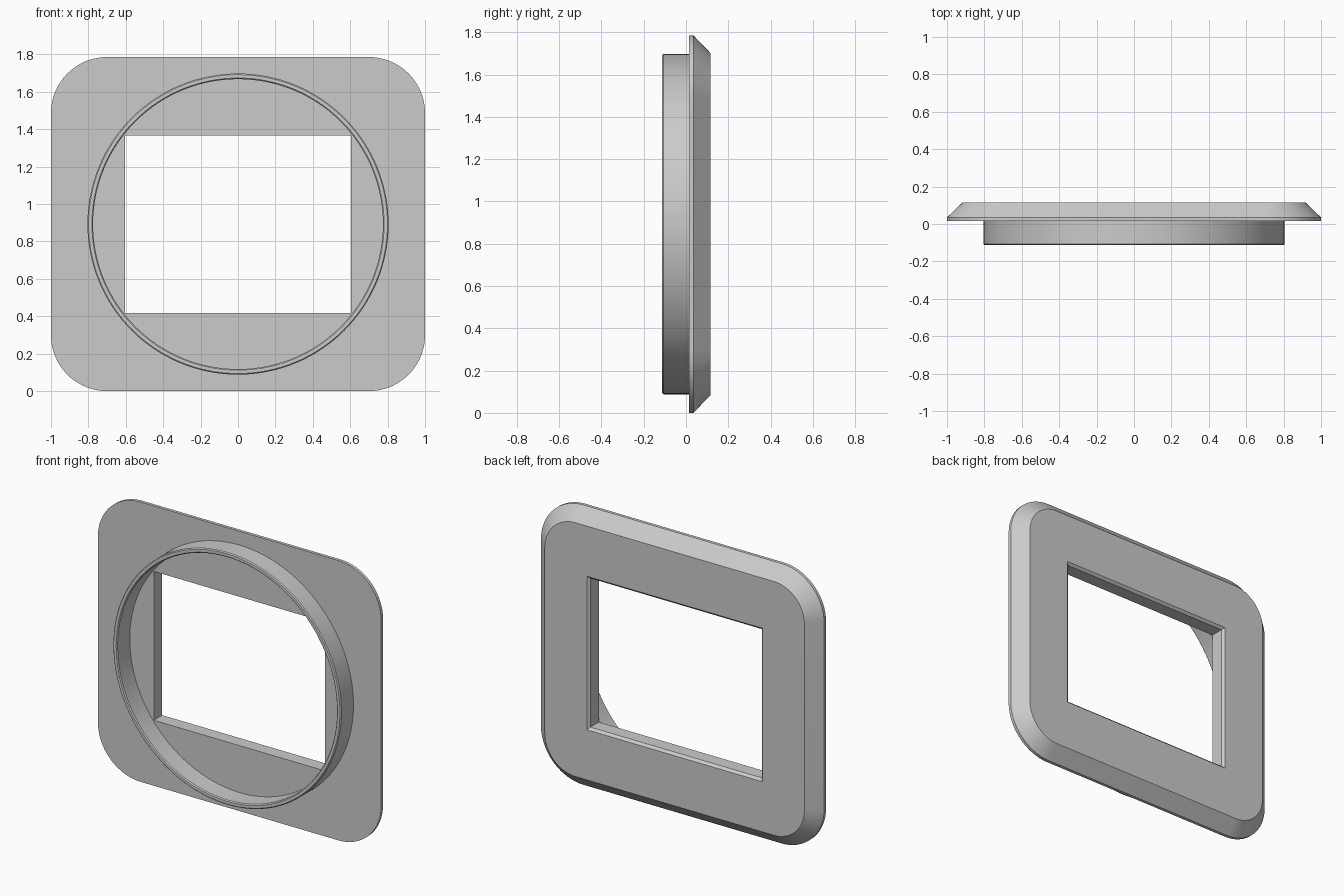
import bpy, bmesh
from math import sin, cos, pi

cube = bpy.data.objects.get("Cube")
if cube:
    bpy.data.objects.remove(cube, do_unlink=True)

HALF_W, HALF_H = 1.0, 0.893      # outer plate half size
CORNER = 0.3                     # plate corner radius
FRONT, EDGE, BACK = 0.015, 0.035, 0.115
BEVEL = 0.083                    # inset of the sloped back rim
WIN_W, WIN_H, WIN_BEVEL = 0.605, 0.475, 0.015
STEPS = 20                       # segments per corner

grey = bpy.data.materials.new("plain grey")
grey.use_nodes = True
colour = (0.6, 0.6, 0.6, 1)
grey.diffuse_color = colour
grey.node_tree.nodes["Principled BSDF"].inputs["Base Color"].default_value = colour


def rounded_loop(bm, inset, y):
    """Rounded rectangle in the xz plane, shrunk by inset."""
    r = CORNER - inset
    loop = []
    for k, (sx, sz) in enumerate([(1, 1), (-1, 1), (-1, -1), (1, -1)]):
        for i in range(STEPS + 1):
            a = (k + i / STEPS) * pi / 2
            loop.append(bm.verts.new((sx * (HALF_W - CORNER) + r * cos(a), y,
                                      HALF_H + sz * (HALF_H - CORNER) + r * sin(a))))
    return loop


def window_loop(bm, grow, y):
    return [bm.verts.new((sx * (WIN_W + grow), y, HALF_H + sz * (WIN_H + grow)))
            for sx, sz in [(1, 1), (-1, 1), (-1, -1), (1, -1)]]


def circle_loop(bm, r, y, n=128):
    return [bm.verts.new((r * cos(2 * pi * i / n), y, HALF_H + r * sin(2 * pi * i / n)))
            for i in range(n)]


def bridge(bm, loops):
    for a, b in zip(loops, loops[1:]):
        n = len(a)
        for i in range(n):
            j = (i + 1) % n
            bm.faces.new((a[i], a[j], b[j], b[i]))


def frame_face(bm, outer, inner):
    """Flat face between a rounded loop and a four-corner window."""
    n = STEPS + 1
    for k in range(4):
        for i in range(STEPS):
            bm.faces.new((inner[k], outer[k * n + i], outer[k * n + i + 1]))
        m = (k + 1) % 4
        bm.faces.new((inner[k], outer[k * n + STEPS], outer[m * n], inner[m]))


def finish(bm, name):
    bmesh.ops.recalc_face_normals(bm, faces=bm.faces)
    mesh = bpy.data.meshes.new(name)
    bm.to_mesh(mesh)
    bm.free()
    mesh.materials.append(grey)
    ob = bpy.data.objects.new(name, mesh)
    bpy.context.collection.objects.link(ob)
    bpy.ops.object.select_all(action='DESELECT')
    ob.select_set(True)
    bpy.context.view_layer.objects.active = ob
    bpy.ops.object.shade_smooth_by_angle(angle=pi / 9)


# Frame plate: straight edge, sloped back rim, rectangular window
bm = bmesh.new()
outer = [rounded_loop(bm, 0, FRONT), rounded_loop(bm, 0, EDGE), rounded_loop(bm, BEVEL, BACK)]
inner = [window_loop(bm, 0, FRONT), window_loop(bm, 0, BACK - WIN_BEVEL),
         window_loop(bm, WIN_BEVEL, BACK)]
bridge(bm, outer)
bridge(bm, inner)
frame_face(bm, outer[0], inner[0])
frame_face(bm, outer[-1], inner[-1])
finish(bm, "frame_plate")

# Round collar on the front, with small chamfers on its rim
R_OUT, R_IN, TIP, CH = 0.805, 0.775, -0.113, 0.006
bm = bmesh.new()
bridge(bm, [circle_loop(bm, r, y) for r, y in [
    (R_OUT, FRONT), (R_OUT, TIP + CH), (R_OUT - CH, TIP),
    (R_IN + CH, TIP), (R_IN, TIP + CH), (R_IN, FRONT)]])
finish(bm, "front_collar")
